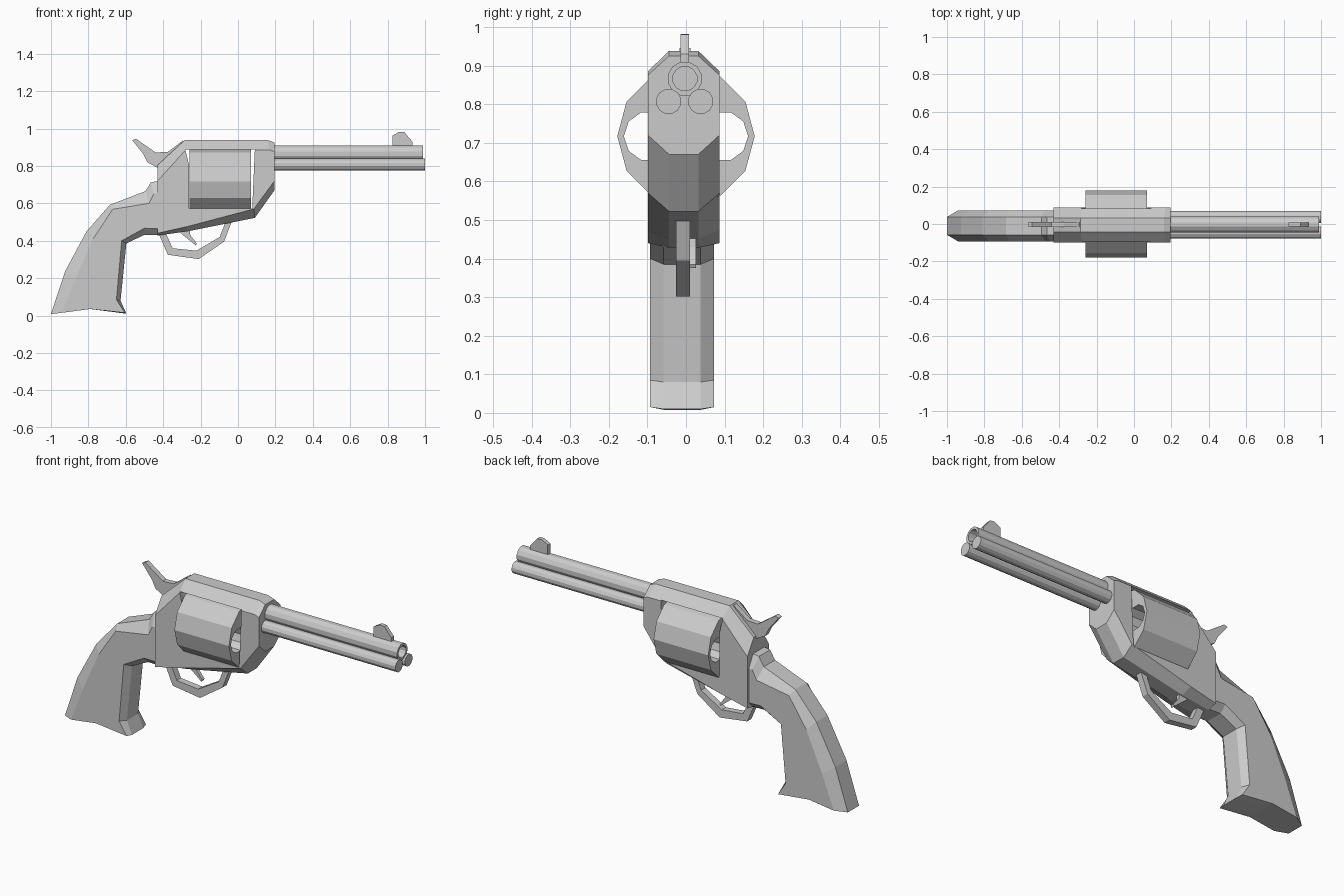
import bpy, bmesh, math

if "Cube" in bpy.data.objects:
    bpy.data.objects.remove(bpy.data.objects["Cube"])


def finish(name, bm):
    bmesh.ops.recalc_face_normals(bm, faces=bm.faces)
    me = bpy.data.meshes.new(name)
    bm.to_mesh(me)
    bm.free()
    ob = bpy.data.objects.new(name, me)
    bpy.context.collection.objects.link(ob)
    return ob


def layers(name, stack):
    """Skin a stack of (y, xz outline) layers with equal point counts."""
    bm = bmesh.new()
    rings = [[bm.verts.new((x, y, z)) for x, z in pts] for y, pts in stack]
    n = len(rings[0])
    for a, b in zip(rings, rings[1:]):
        for i in range(n):
            j = (i + 1) % n
            bm.faces.new((a[i], a[j], b[j], b[i]))
    bm.faces.new(rings[0])
    bm.faces.new(rings[-1])
    return finish(name, bm)


def plate(name, pts, y0, y1):
    return layers(name, [(y0, pts), (y1, pts)])


def chamfered(name, full, side, yc, y_in, y_out):
    """Plate whose outline shrinks from the core to the side faces."""
    return layers(name, [(yc - y_out, side), (yc - y_in, full),
                         (yc + y_in, full), (yc + y_out, side)])


def rod(name, x0, x1, y, z, r, sides, bore=0, turn=0):
    """Cylinder along x, with an optional blind bore at the x1 end."""
    prof = [(x0, r), (x1, r)]
    if bore:
        prof += [(x1, bore), (x1 - 0.15, bore)]
    bm = bmesh.new()
    rings = []
    for px, pr in prof:
        rings.append([bm.verts.new((px,
                                    y + pr * math.cos(turn + math.tau * i / sides),
                                    z + pr * math.sin(turn + math.tau * i / sides)))
                      for i in range(sides)])
    for a, b in zip(rings, rings[1:]):
        for i in range(sides):
            j = (i + 1) % sides
            bm.faces.new((a[i], a[j], b[j], b[i]))
    bm.faces.new(rings[0])
    bm.faces.new(rings[-1])
    return finish(name, bm)


def cut(target, cutter):
    mod = target.modifiers.new("cut", 'BOOLEAN')
    mod.operation = 'DIFFERENCE'
    mod.solver = 'EXACT'
    mod.object = cutter
    cutter.hide_render = True
    cutter.hide_viewport = True


# Frame: chamfered along top and belly, with an open cylinder window
frame = chamfered(
    "frame",
    [(-.43, .805), (-.285, .938), (.16, .938), (.195, .925),
     (.195, .67), (.09, .522), (-.27, .45), (-.43, .428)],
    [(-.43, .72), (-.28, .885), (.17, .885), (.195, .875),
     (.195, .72), (.085, .57), (-.275, .475), (-.43, .44)],
    -.006, .038, .093)
window = plate("window_cutter",
               [(-.282, .888), (.09, .888), (.076, .572), (-.261, .572), (-.263, .81)],
               -.3, .3)
cut(frame, window)

# Twelve-sided cylinder with a chamber on each side
drum = rod("cylinder", -.258, .07, 0, .717, .178, 12)
for s in (-1, 1):
    cut(drum, rod("chamber_cutter", -.4, .2, s * .096, .717, .065, 10))

# Barrel with bore, and two lower rods
rod("barrel", .17, .99, -.003, .866, .045, 12, bore=.032, turn=math.pi / 12)
for y in (-.045, .038):
    rod("lower_rod", .15, 1.0, y, .807, .033, 12, turn=math.pi / 12)

# Front sight
plate("front_sight",
      [(.826, .9), (.826, .962), (.862, .982), (.89, .98), (.932, .93), (.932, .9)],
      -.014, .008)

# Grip: rounded off by chamfers on the back and front straps
chamfered(
    "grip",
    [(-1.0, .008), (-.925, .235), (-.81, .45), (-.685, .592), (-.495, .665),
     (-.465, .713), (-.42, .72), (-.42, .43), (-.5, .432), (-.597, .385),
     (-.628, .08), (-.597, .01), (-.79, .035)],
    [(-.94, .015), (-.87, .195), (-.775, .41), (-.67, .568), (-.475, .6),
     (-.45, .65), (-.42, .655), (-.42, .465), (-.5, .467), (-.622, .4),
     (-.65, .085), (-.605, .015), (-.79, .035)],
    -.01, .048, .083)

# Hammer
plate("hammer",
      [(-.565, .937), (-.545, .945), (-.44, .872), (-.375, .875), (-.295, .935),
       (-.28, .93), (-.33, .82), (-.43, .79), (-.485, .82), (-.505, .862)],
      -.017, .012)

# Trigger guard loop
outer = [(-.425, .44), (-.375, .325), (-.21, .302), (-.075, .395), (-.03, .51)]
inner = [(-.065, .505), (-.098, .42), (-.222, .347), (-.35, .36), (-.39, .45)]
plate("trigger_guard", outer + inner, -.026, .01)

# Trigger
plate("trigger",
      [(-.32, .47), (-.3, .435), (-.225, .375), (-.22, .385), (-.255, .43), (-.26, .47)],
      .006, .026)
